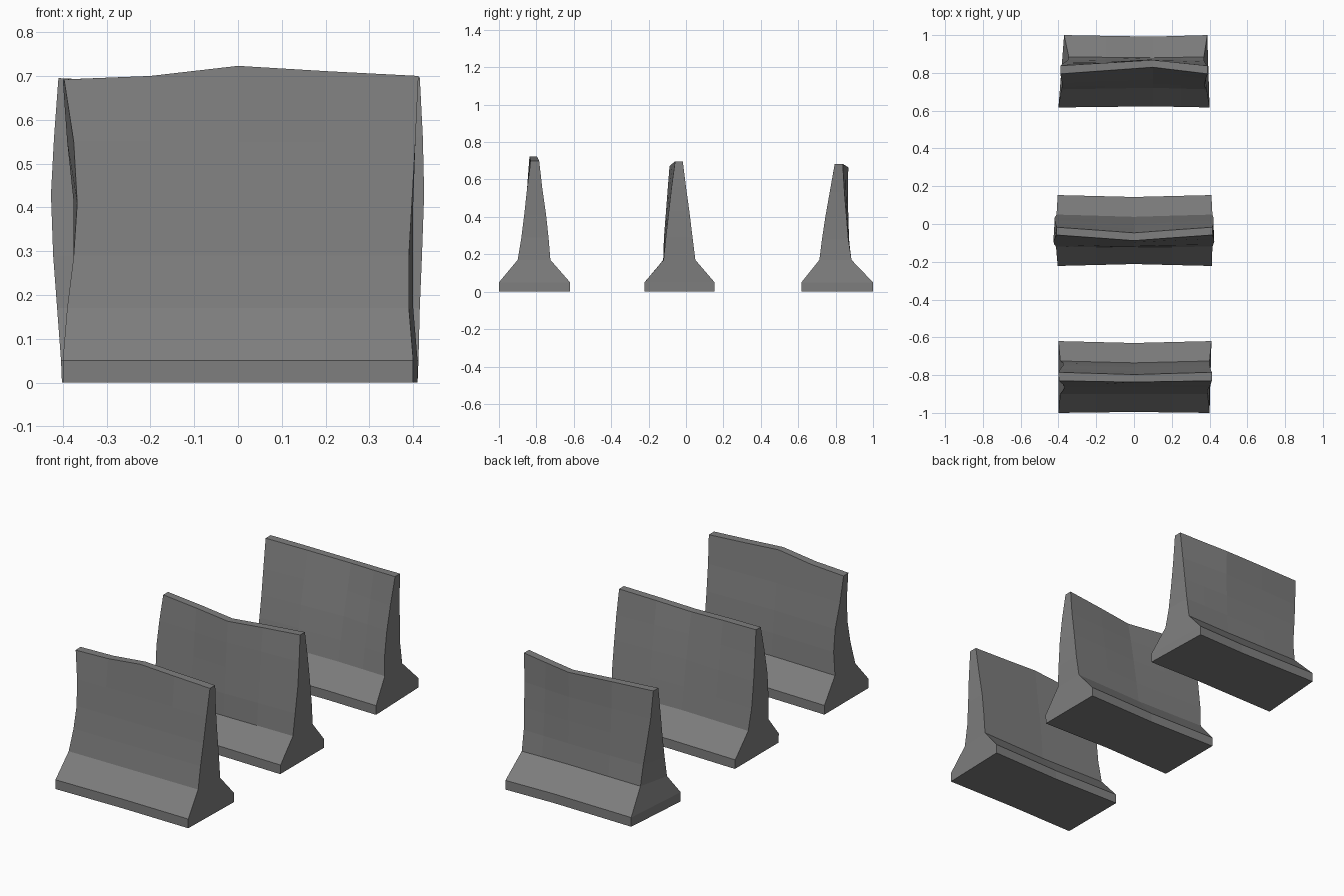
import bpy, bmesh

concrete = bpy.data.materials.new("concrete_grey")
concrete.diffuse_color = (0.21, 0.21, 0.21, 1)


def barrier(name, rows, cols, bow_x, top_z):
    """Loft a weathered barrier. Each row, from the ground up:
    (z, front y, back y, front bow, back bow, front left x, back left x, front right x, back right x)
    The bow is the y shift at bow_x, fading to zero at both ends."""
    bm = bmesh.new()
    n, last = len(cols), len(rows) - 1
    grid = []                                  # grid[row][side][column]
    for r, (z, yf, yb, bf, bb, lf, lb, rf, rb) in enumerate(rows):
        sides = []
        for y, bow, xl, xr in ((yf, bf, lf, rf), (yb, bb, lb, rb)):
            line = []
            for i, c in enumerate(cols):
                x = xl if i == 0 else xr if i == n - 1 else c
                w = (c - cols[0]) / (bow_x - cols[0]) if c <= bow_x else (cols[-1] - c) / (cols[-1] - bow_x)
                zz = top_z[i] if r == last else z
                line.append(bm.verts.new((x, y + bow * w, zz)))
            sides.append(line)
        grid.append(sides)
    # long walls
    for r in range(last):
        for s in (0, 1):
            a, b = grid[r][s], grid[r + 1][s]
            for i in range(n - 1):
                bm.faces.new((a[i], a[i + 1], b[i + 1], b[i]))
        # end walls
        for i in (0, n - 1):
            bm.faces.new((grid[r][0][i], grid[r][1][i], grid[r + 1][1][i], grid[r + 1][0][i]))
    # underside and top
    for r in (0, last):
        f, b = grid[r]
        for i in range(n - 1):
            bm.faces.new((f[i], f[i + 1], b[i + 1], b[i]))
    bmesh.ops.recalc_face_normals(bm, faces=bm.faces)
    me = bpy.data.meshes.new(name)
    bm.to_mesh(me)
    bm.free()
    me.materials.append(concrete)
    bpy.context.collection.objects.link(bpy.data.objects.new(name, me))


# front barrier: raised crest at the middle, chipped left end
barrier("front_barrier", [
    (0.00, -1.00, -0.62, 0.005, -0.01, -0.40, -0.40, 0.40, 0.41),
    (0.05, -1.00, -0.62, 0.005, -0.01, -0.40, -0.40, 0.40, 0.41),
    (0.17, -0.90, -0.725, 0.00, -0.01, -0.39, -0.39, 0.39, 0.40),
    (0.29, -0.88, -0.735, 0.00, -0.01, -0.375, -0.375, 0.39, 0.40),
    (0.41, -0.865, -0.748, 0.00, -0.01, -0.367, -0.375, 0.397, 0.40),
    (0.55, -0.85, -0.768, 0.00, -0.01, -0.375, -0.39, 0.405, 0.405),
    (0.70, -0.83, -0.785, -0.007, -0.012, -0.397, -0.40, 0.412, 0.412),
], (-0.4, -0.2, 0.0, 0.2, 0.4), 0.0, (0.692, 0.70, 0.723, 0.711, 0.70))

# middle barrier: bowed forward along the crest, bulging ends
barrier("middle_barrier", [
    (0.00, -0.222, 0.153, 0.01, -0.01, -0.402, -0.402, 0.41, 0.41),
    (0.05, -0.222, 0.153, 0.01, -0.01, -0.404, -0.404, 0.412, 0.41),
    (0.17, -0.12, 0.05, -0.002, -0.012, -0.413, -0.41, 0.415, 0.415),
    (0.29, -0.108, 0.035, -0.01, -0.015, -0.422, -0.42, 0.42, 0.42),
    (0.43, -0.092, 0.018, -0.015, -0.02, -0.427, -0.42, 0.425, 0.42),
    (0.56, -0.077, 0.0, -0.02, -0.025, -0.42, -0.415, 0.422, 0.42),
    (0.69, -0.058, -0.017, -0.03, -0.03, -0.41, -0.41, 0.415, 0.415),
], (-0.4, -0.2, 0.0, 0.2, 0.4), 0.0, (0.695, 0.685, 0.672, 0.685, 0.697))

# back barrier: bowed backward, worn rear corner
barrier("back_barrier", [
    (0.00, 0.617, 1.00, 0.006, -0.008, -0.40, -0.37, 0.40, 0.388),
    (0.05, 0.617, 1.00, 0.006, -0.008, -0.40, -0.37, 0.40, 0.388),
    (0.17, 0.713, 0.885, 0.008, -0.005, -0.385, -0.345, 0.385, 0.37),
    (0.28, 0.727, 0.868, 0.015, 0.004, -0.38, -0.35, 0.375, 0.37),
    (0.40, 0.745, 0.858, 0.022, 0.01, -0.38, -0.365, 0.375, 0.375),
    (0.53, 0.768, 0.847, 0.03, 0.018, -0.385, -0.38, 0.38, 0.38),
    (0.68, 0.795, 0.838, 0.035, 0.03, -0.39, -0.39, 0.39, 0.39),
], (-0.39, -0.15, 0.1, 0.25, 0.39), 0.1, (0.683, 0.675, 0.665, 0.673, 0.682))
